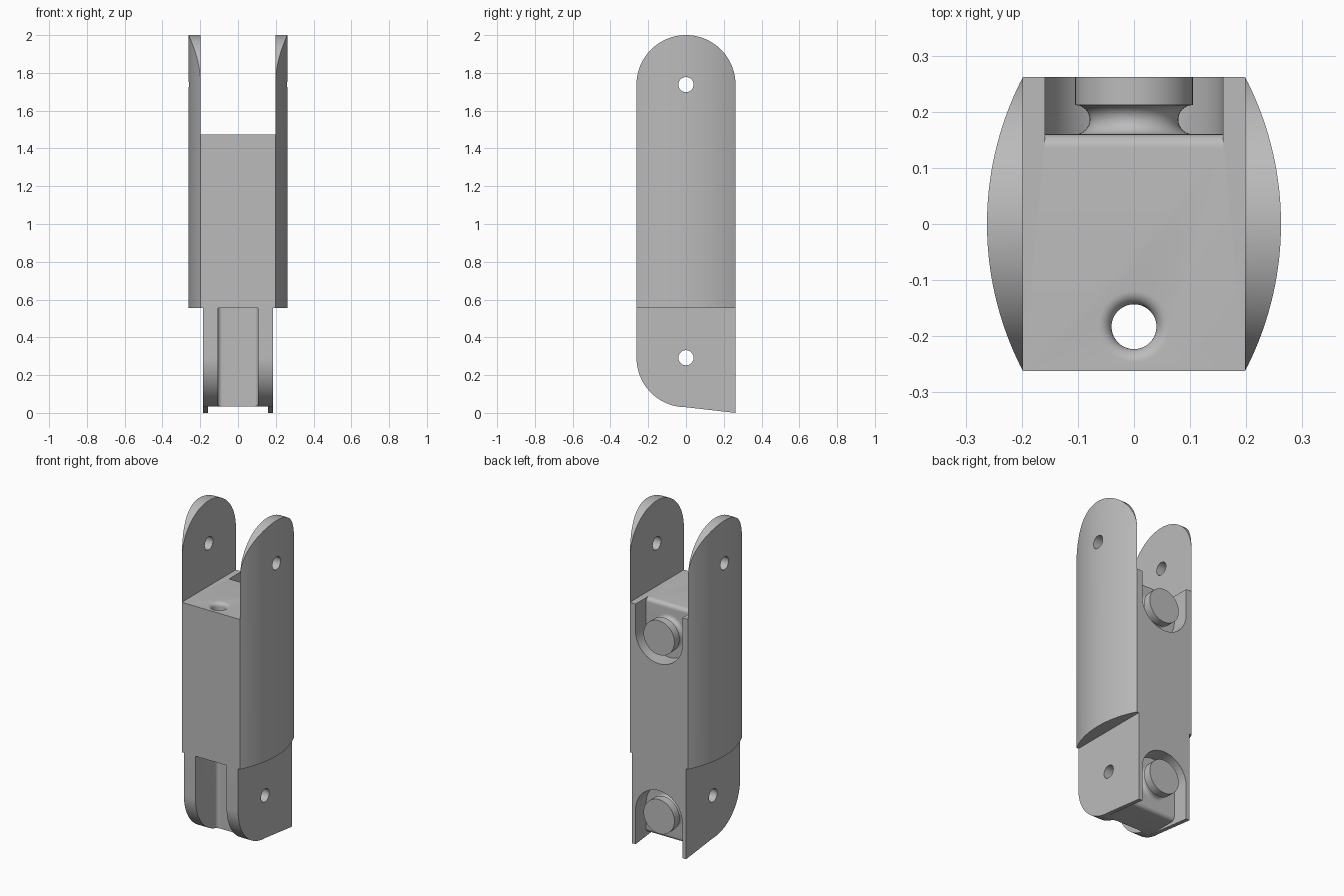
import bpy, bmesh
from math import pi, sin, cos, radians, asin
from mathutils import Matrix, Vector

default = bpy.data.objects.get("Cube")
if default:
    bpy.data.objects.remove(default, do_unlink=True)

grey = bpy.data.materials.new("light grey")
grey.use_nodes = True
GREY = (0.5, 0.5, 0.5, 1)
grey.diffuse_color = GREY
grey.node_tree.nodes["Principled BSDF"].inputs["Base Color"].default_value = GREY

# Main dimensions
HALF = 0.262            # half depth, also the radius of the rounded ends
BODY_X, TONGUE_X = 0.198, 0.184
BODY_LOW, BODY_TOP = 0.555, 1.475
FLOOR_Y = 0.16          # floor of the rear pockets
POCKET_R = 0.159
WEB_LOW = 0.035
STUD_Z = {"upper": 1.31, "lower": 0.212}


def arc(cx, cy, r, a0, a1, n=24):
    """Points on a circular arc, angles in degrees."""
    steps = [radians(a0 + (a1 - a0) * i / n) for i in range(n + 1)]
    return [(cx + r * cos(a), cy + r * sin(a)) for a in steps]


def finish(name, bm):
    bmesh.ops.recalc_face_normals(bm, faces=bm.faces)
    mesh = bpy.data.meshes.new(name)
    bm.to_mesh(mesh)
    bm.free()
    mesh.materials.append(grey)
    ob = bpy.data.objects.new(name, mesh)
    bpy.context.collection.objects.link(ob)
    return ob


def prism(name, axis, points, low, high):
    """Extrude a flat outline along the named axis."""
    place = {"x": lambda p, d: (d, p[0], p[1]),
             "y": lambda p, d: (p[0], d, p[1]),
             "z": lambda p, d: (p[0], p[1], d)}[axis]
    bm = bmesh.new()
    face = bm.faces.new([bm.verts.new(place(p, low)) for p in points])
    moved = bmesh.ops.extrude_face_region(bm, geom=[face])["geom"]
    shift = Vector(place((0, 0), high - low))
    bmesh.ops.translate(bm, vec=shift, verts=[v for v in moved if isinstance(v, bmesh.types.BMVert)])
    return finish(name, bm)


def box(name, x, y0, y1, z0, z1):
    return prism(name, "z", [(-x, y0), (x, y0), (x, y1), (-x, y1)], z0, z1)


def lathe(name, axis, profile, centre, steps=48):
    """Spin a (radius, height) profile about the named axis."""
    bm = bmesh.new()
    verts = [bm.verts.new((r, 0, h)) for r, h in profile]
    edges = [bm.edges.new(pair) for pair in zip(verts, verts[1:])]
    bmesh.ops.spin(bm, geom=verts + edges, axis=(0, 0, 1), cent=(0, 0, 0),
                   angle=2 * pi, steps=steps, use_duplicate=False)
    bmesh.ops.remove_doubles(bm, verts=bm.verts, dist=0.0001)
    turn = {"x": Matrix.Rotation(pi / 2, 4, "Y"),
            "y": Matrix.Rotation(-pi / 2, 4, "X"),
            "z": Matrix.Identity(4)}[axis]
    bmesh.ops.transform(bm, matrix=Matrix.Translation(centre) @ turn, verts=bm.verts)
    return finish(name, bm)


def combine(ob, operation, *tools):
    """Apply booleans and throw the tools away."""
    for tool in tools:
        mod = ob.modifiers.new("shape", "BOOLEAN")
        mod.operation, mod.solver, mod.object = operation, "EXACT", tool
        tool.hide_render = True
    deps = bpy.context.evaluated_depsgraph_get()
    mesh = bpy.data.meshes.new_from_object(ob.evaluated_get(deps))
    ob.modifiers.clear()
    ob.data = mesh
    for tool in tools:
        bpy.data.objects.remove(tool, do_unlink=True)


def pin_hole(z):
    r = 0.04
    return lathe("pin_cutter", "x", [(0, -1), (r, -1), (r, 1), (0, 1)], (0, 0, z))


def pocket(z, up):
    """U-shaped rear pocket, open towards the top or the bottom."""
    end = z + 0.5 * up
    outline = arc(0, z, POCKET_R, 0, -180 * up, 40)
    outline += [(-POCKET_R, end), (POCKET_R, end)]
    return prism("pocket_cutter", "y", outline, FLOOR_Y, 0.4)


def edge_round(z, up, r=0.025):
    """Rounds the pocket floor where it meets the open end."""
    outline = arc(FLOOR_Y - r, z - up * r, r, 90 * up, 0, 8)
    far = FLOOR_Y + 0.05
    outline += [(far, z - up * r), (far, z + 0.1 * up), (FLOOR_Y - r, z + 0.1 * up)]
    return prism("round_cutter", "x", outline, -POCKET_R, POCKET_R)


# Main body with rear pocket and a flared vertical hole
body = box("body", BODY_X, -HALF, HALF, BODY_LOW, BODY_TOP)
flare = arc(0.064, BODY_TOP - 0.024, 0.024, 180, 90, 8)
cord_hole = lathe("hole_cutter", "z",
                  [(0, 0.3), (0.04, 0.3)] + flare + [(0.064, 1.6), (0, 1.6)],
                  (0, -0.183, 0))
combine(body, "DIFFERENCE", pocket(STUD_Z["upper"], 1),
        edge_round(BODY_TOP, 1), cord_hole)

# Curved side cheeks with round tops
bulge = HALF - BODY_X
radius = (HALF ** 2 + bulge ** 2) / (2 * bulge)
half_angle = asin(HALF / radius) * 180 / pi
for side, label in ((1, "left"), (-1, "right")):
    lens = arc(HALF - radius, 0, radius, -half_angle, half_angle, 40)
    cheek = prism(label + "_cheek", "z", [(side * x, y) for x, y in lens], BODY_LOW, 2.1)
    top_z = 2 - HALF
    tab = arc(0, top_z, HALF, 0, 180, 64) + [(-HALF, 0.3), (HALF, 0.3)]
    combine(cheek, "INTERSECT", prism("tab_cutter", "x", tab, -1, 1))
    combine(cheek, "DIFFERENCE", pin_hole(top_z))

# Lower tongue: rounded front heel, sloped base at the back
heel = arc(0, 0.03 + HALF, HALF, 180, 270, 32)
tongue = prism("tongue", "x", heel + [(HALF, 0), (HALF, BODY_LOW), (-HALF, BODY_LOW)],
               -TONGUE_X, TONGUE_X)
cx, back, r = 0.106, -0.05, 0.022
channel = arc(cx - r, back - r, r, 0, 90, 8) + arc(r - cx, back - r, r, 90, 180, 8)
channel += [(-cx, -0.4), (cx, -0.4)]
combine(tongue, "DIFFERENCE",
        prism("channel_cutter", "z", channel, -0.1, 0.7),
        pocket(STUD_Z["lower"], -1),
        box("base_cutter", POCKET_R, -0.4, 0.4, -0.1, WEB_LOW),
        edge_round(WEB_LOW, -1),
        pin_hole(0.292))

# Grooved studs standing in the rear pockets
head_r, groove = 0.105, 0.026
for label, z in STUD_Z.items():
    neck = arc(head_r, FLOOR_Y + groove, groove, 270, 90, 16)
    profile = [(0, FLOOR_Y - 0.01), (head_r, FLOOR_Y - 0.01)] + neck
    profile += [(head_r, HALF), (0, HALF)]
    lathe(label + "_stud", "y", profile, (0, 0, z))

# Smooth the curved faces and keep the edges crisp
bpy.ops.object.select_all(action="DESELECT")
for ob in bpy.context.collection.objects:
    if ob.type == "MESH" and grey.name in ob.data.materials:
        ob.select_set(True)
        bpy.context.view_layer.objects.active = ob
bpy.ops.object.shade_smooth_by_angle(angle=radians(30))
